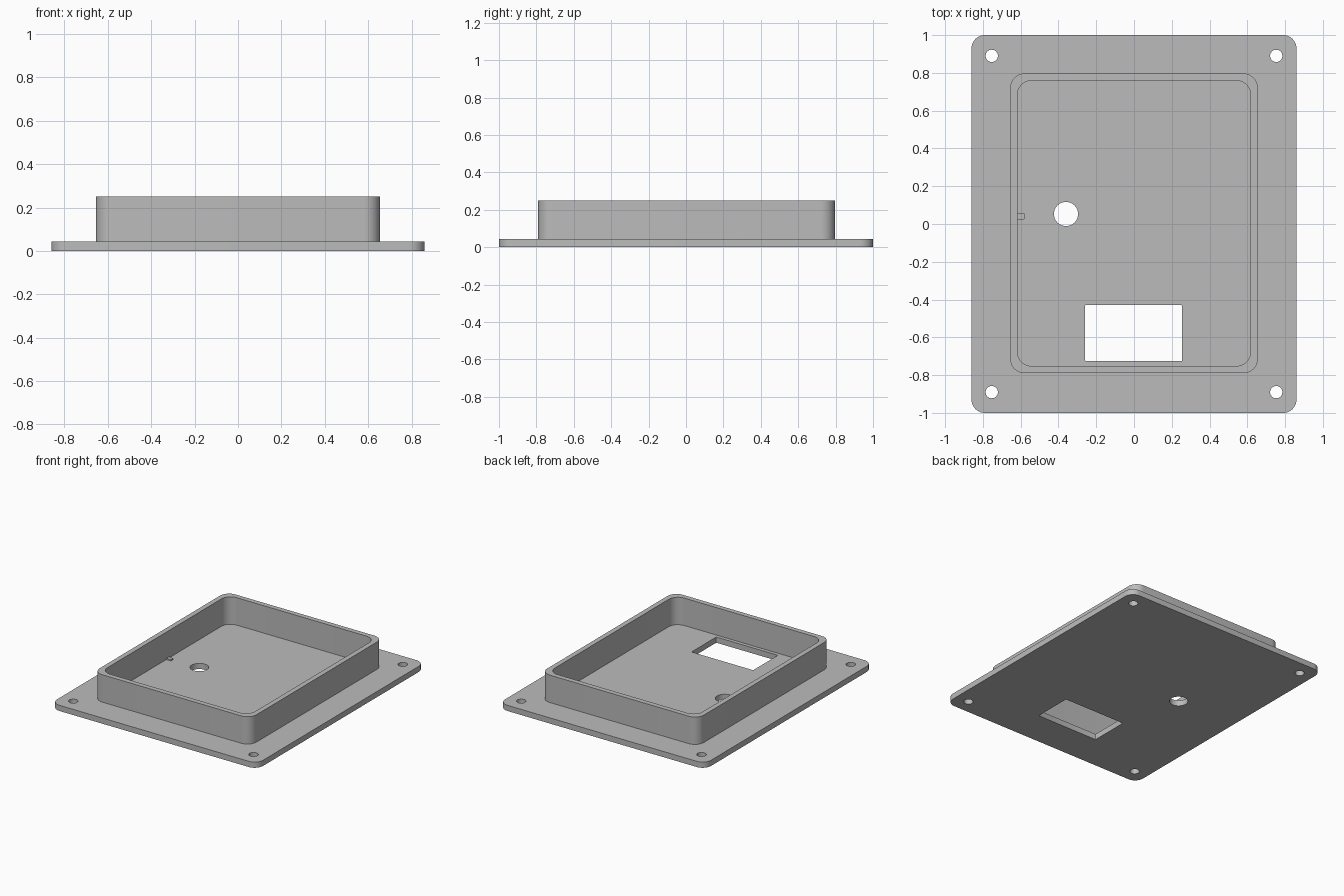
import bpy, bmesh, math

if "Cube" in bpy.data.objects:
    bpy.data.objects.remove(bpy.data.objects["Cube"])

grey = bpy.data.materials.new("light grey")
grey.diffuse_color = (0.5, 0.5, 0.5, 1)
grey.use_nodes = True
grey.node_tree.nodes["Principled BSDF"].inputs["Base Color"].default_value = grey.diffuse_color


def rounded(x0, x1, y0, y1, r, steps=10):
    """Outline of a rounded rectangle."""
    pts = []
    corners = [(x1 - r, y1 - r), (x0 + r, y1 - r), (x0 + r, y0 + r), (x1 - r, y0 + r)]
    for q, (cx, cy) in enumerate(corners):
        for i in range(steps + 1):
            a = (q + i / steps) * math.pi / 2
            pts.append((cx + r * math.cos(a), cy + r * math.sin(a)))
    return pts


def circle(cx, cy, r, n):
    return [(cx + r * math.cos(2 * math.pi * i / n),
             cy + r * math.sin(2 * math.pi * i / n)) for i in range(n)]


def slab(name, loops, z0, z1):
    """Extrude an outline (first loop) with holes (other loops)."""
    curve = bpy.data.curves.new(name + "_outline", 'CURVE')
    curve.dimensions = '2D'
    curve.fill_mode = 'BOTH'
    curve.extrude = (z1 - z0) / 2
    for pts in loops:
        s = curve.splines.new('POLY')
        s.points.add(len(pts) - 1)
        for p, (x, y) in zip(s.points, pts):
            p.co = (x, y, 0, 1)
        s.use_cyclic_u = True
    temp = bpy.data.objects.new(name + "_outline", curve)
    bpy.context.collection.objects.link(temp)
    bpy.context.view_layer.update()
    mesh = bpy.data.meshes.new_from_object(
        temp.evaluated_get(bpy.context.evaluated_depsgraph_get()))
    bpy.data.objects.remove(temp)
    bm = bmesh.new()
    bm.from_mesh(mesh)
    bmesh.ops.remove_doubles(bm, verts=bm.verts, dist=1e-5)
    bmesh.ops.translate(bm, verts=bm.verts, vec=(0, 0, (z0 + z1) / 2))
    bmesh.ops.recalc_face_normals(bm, faces=bm.faces)
    bm.to_mesh(mesh)
    bm.free()
    mesh.name = name
    mesh.materials.clear()
    mesh.materials.append(grey)
    ob = bpy.data.objects.new(name, mesh)
    bpy.context.collection.objects.link(ob)
    bpy.ops.object.select_all(action='DESELECT')
    ob.select_set(True)
    bpy.context.view_layer.objects.active = ob
    bpy.ops.object.shade_smooth_by_angle(angle=math.radians(30))
    return ob


T = 0.043   # plate thickness
H = 0.25    # overall height

# Base plate with four screw holes, a round hole and a window
screws = [circle(sx * 0.753, sy * 0.89, 0.033, 16) for sx in (-1, 1) for sy in (-1, 1)]
slab("base_plate",
     [rounded(-0.86, 0.86, -1, 1, 0.07), *screws,
      circle(-0.36, 0.053, 0.064, 32),
      rounded(-0.26, 0.255, -0.725, -0.43, 0.005, 3)], 0, T)

# Raised rim wall
slab("rim_wall",
     [rounded(-0.655, 0.655, -0.79, 0.797, 0.075),
      rounded(-0.617, 0.617, -0.752, 0.759, 0.075)], T, H)

# Small tab on the floor beside the left wall
slab("floor_tab", [rounded(-0.62, -0.578, 0.025, 0.055, 0.005, 3)], T, T + 0.01)
